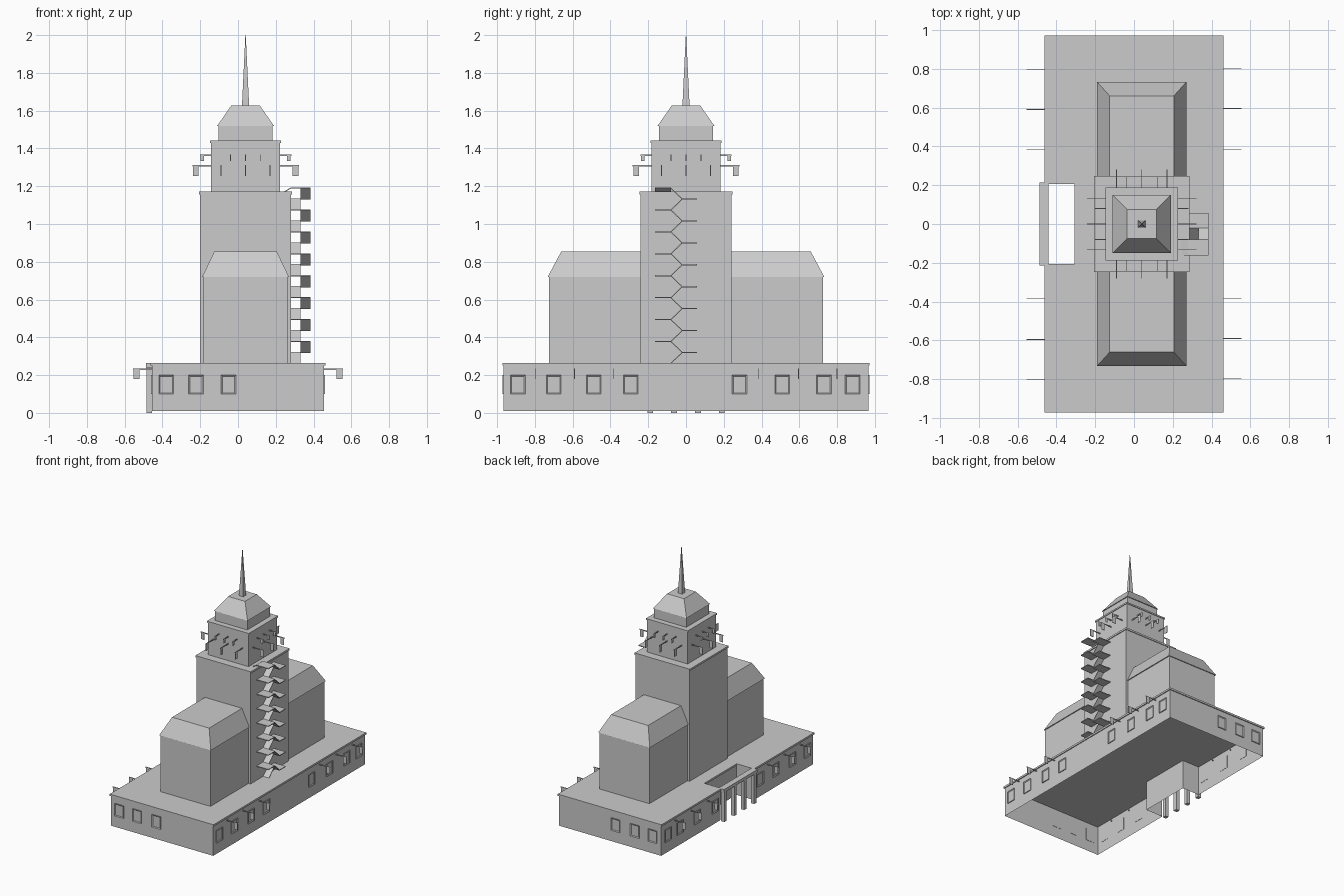
import bpy, bmesh
from math import pi
from mathutils import Matrix, Vector

if "Cube" in bpy.data.objects:
    bpy.data.objects.remove(bpy.data.objects["Cube"])

stone = bpy.data.materials.new("light_grey_stone")
stone.use_nodes = True
GREY = (0.6, 0.6, 0.6, 1)
stone.diffuse_color = GREY
stone.node_tree.nodes["Principled BSDF"].inputs["Base Color"].default_value = GREY

CX = 0.04          # tower axis in x
ROOF = 0.265       # top of the base building


def finish(name, bm):
    mesh = bpy.data.meshes.new(name)
    bm.to_mesh(mesh)
    bm.free()
    mesh.materials.append(stone)
    ob = bpy.data.objects.new(name, mesh)
    bpy.context.collection.objects.link(ob)
    return ob


def add_box(bm, x, y, z, turn=Matrix()):
    """Add a box given (min, max) on each axis."""
    size = Matrix.Diagonal((x[1] - x[0], y[1] - y[0], z[1] - z[0], 1))
    mid = Matrix.Translation((sum(x) / 2, sum(y) / 2, sum(z) / 2))
    return bmesh.ops.create_cube(bm, size=1, matrix=turn @ mid @ size)["verts"]


def block(name, hx, hy, z, top=None, cx=CX):
    """Centred block; top gives half sizes of a tapered upper face."""
    bm = bmesh.new()
    verts = add_box(bm, (-hx, hx), (-hy, hy), z)
    if top:
        for v in verts:
            if v.co.z > sum(z) / 2:
                v.co.x *= top[0] / hx
                v.co.y *= top[1] / hy
    bmesh.ops.translate(bm, verts=bm.verts, vec=(cx, 0, 0))
    return finish(name, bm)


def notched(name, grow, z, floor):
    """Base outline with the entrance notch on its right side, extruded up."""
    hx, hy, notch = 0.455 + grow, 0.965 + grow, 0.213 - grow
    pts = [(-hx, -hy), (hx, -hy), (hx, hy), (-hx, hy),
           (-hx, notch), (-0.3 - grow, notch), (-0.3 - grow, -notch), (-hx, -notch)]
    bm = bmesh.new()
    face = bm.faces.new([bm.verts.new((px, py, z[0])) for px, py in pts])
    up = bmesh.ops.extrude_face_region(bm, geom=[face], use_keep_orig=True)["geom"]
    bmesh.ops.translate(bm, vec=(0, 0, z[1] - z[0]),
                        verts=[g for g in up if isinstance(g, bmesh.types.BMVert)])
    if not floor:
        bmesh.ops.delete(bm, geom=[face], context='FACES_ONLY')
    bmesh.ops.recalc_face_normals(bm, faces=bm.faces)
    return finish(name, bm)


# Base building, open underneath, with a thin roof lip
notched("base_walls", 0, (0.01, 0.262), False)
notched("base_roof_lip", 0.007, (0.25, ROOF), True)

# Entrance beam and pillars
bm = bmesh.new()
add_box(bm, (-0.488, -0.44), (-0.213, 0.213), (0.24, ROOF))
finish("entrance_beam", bm)
bm = bmesh.new()
for i in range(4):
    y = -0.19 + i * 0.38 / 3
    add_box(bm, (-0.485, -0.455), (y - 0.015, y + 0.015), (0, 0.24))
finish("entrance_pillars", bm)


# Windows: thin plates with sunken panes
def windows(name, spots, turn, wall):
    bm = bmesh.new()
    for s in spots:
        add_box(bm, (wall - 0.002, wall + 0.006), (s - 0.039, s + 0.039),
                (0.1, 0.2), turn)
    out = turn.to_3x3() @ Vector((1, 0, 0))
    bm.normal_update()
    panes = [f for f in bm.faces if f.normal.dot(out) > 0.9]
    bmesh.ops.inset_individual(bm, faces=panes, thickness=0.009, depth=-0.005)
    finish(name, bm)


LONG = [-0.89, -0.7, -0.488, -0.292, 0.283, 0.51, 0.73, 0.882]
SHORT = [-0.38, -0.222, -0.05]
windows("left_windows", LONG, Matrix(), 0.455)
windows("right_windows", [-s for s in LONG], Matrix.Rotation(pi, 4, 'Z'), 0.455)
windows("front_windows", SHORT, Matrix.Rotation(-pi / 2, 4, 'Z'), 0.965)
windows("back_windows", [-s for s in SHORT], Matrix.Rotation(pi / 2, 4, 'Z'), 0.965)


# Hanging signs on thin brackets
def signs(name, spots, turn, wall, reach, z, width, drop):
    bm = bmesh.new()
    for s in spots:
        add_box(bm, (wall - 0.01, reach), (s - 0.002, s + 0.002), (z - 0.004, z + 0.004), turn)
        add_box(bm, (reach - width, reach - 0.003), (s - 0.002, s + 0.002),
                (z - drop, z), turn)
    finish(name, bm)


for side, angle in (("left", 0), ("right", pi)):
    signs(side + "_base_signs", [-0.795, -0.59, -0.383, 0.383, 0.595, 0.8],
          Matrix.Rotation(angle, 4, 'Z'), 0.455, 0.555, 0.232, 0.033, 0.053)
for i, side in enumerate(("left", "back", "right", "front")):
    turn = Matrix.Translation((CX, 0, 0)) @ Matrix.Rotation(i * pi / 2, 4, 'Z')
    signs(side + "_upper_signs", [-0.08, 0, 0.08], turn, 0.18, 0.242, 1.365, 0.022, 0.032)
    signs(side + "_lower_signs", [-0.13, 0, 0.13], turn, 0.18, 0.282, 1.308, 0.033, 0.055)

# Side wings with hipped flat-topped roofs
block("wings", 0.222, 0.725, (ROOF - 0.005, 0.725))
block("wing_roof", 0.23, 0.732, (0.72, 0.855), (0.165, 0.66))

# Stepped tower, roof and spire
block("tower_shaft", 0.24, 0.242, (ROOF - 0.005, 1.165))
block("tower_cornice", 0.246, 0.247, (1.157, 1.172))
block("upper_tower", 0.182, 0.182, (1.17, 1.435))
block("upper_cornice", 0.187, 0.187, (1.43, 1.442))
block("lantern_room", 0.143, 0.143, (1.44, 1.525))
block("tower_roof", 0.15, 0.15, (1.52, 1.628), (0.075, 0.075))
block("spire", 0.019, 0.019, (1.625, 2.0), (0.001, 0.001))


# Zigzag outside stair: landings joined by sloping flights
def flight(bm, x, low, high, t=0.006):
    verts = add_box(bm, x, (0, 1), (0, t))
    for v in verts:
        end = high if v.co.y > 0.5 else low
        v.co.y, v.co.z = end[0], v.co.z - t + end[1]


NEAR, FAR, STEP = -0.08, -0.02, 0.058
INNER, MID, OUTER = 0.279, 0.332, 0.385
bm = bmesh.new()
for i in range(16):
    z = ROOF + i * STEP
    if i % 2 == 0:
        flight(bm, (INNER, MID), (NEAR, z), (FAR, z + STEP))
        add_box(bm, (INNER, OUTER), (FAR, 0.057), (z + STEP - 0.006, z + STEP))
    else:
        flight(bm, (MID, OUTER), (FAR, z), (NEAR, z + STEP))
        add_box(bm, (INNER, OUTER), (-0.163, NEAR), (z + STEP - 0.006, z + STEP))
# Short ramp from the top landing onto the tower cornice
for v in add_box(bm, (0.245, INNER), (-0.163, NEAR), (1.187, 1.193)):
    if v.co.x < 0.26:
        v.co.z -= 0.02
bmesh.ops.recalc_face_normals(bm, faces=bm.faces)
finish("outside_stair", bm)
